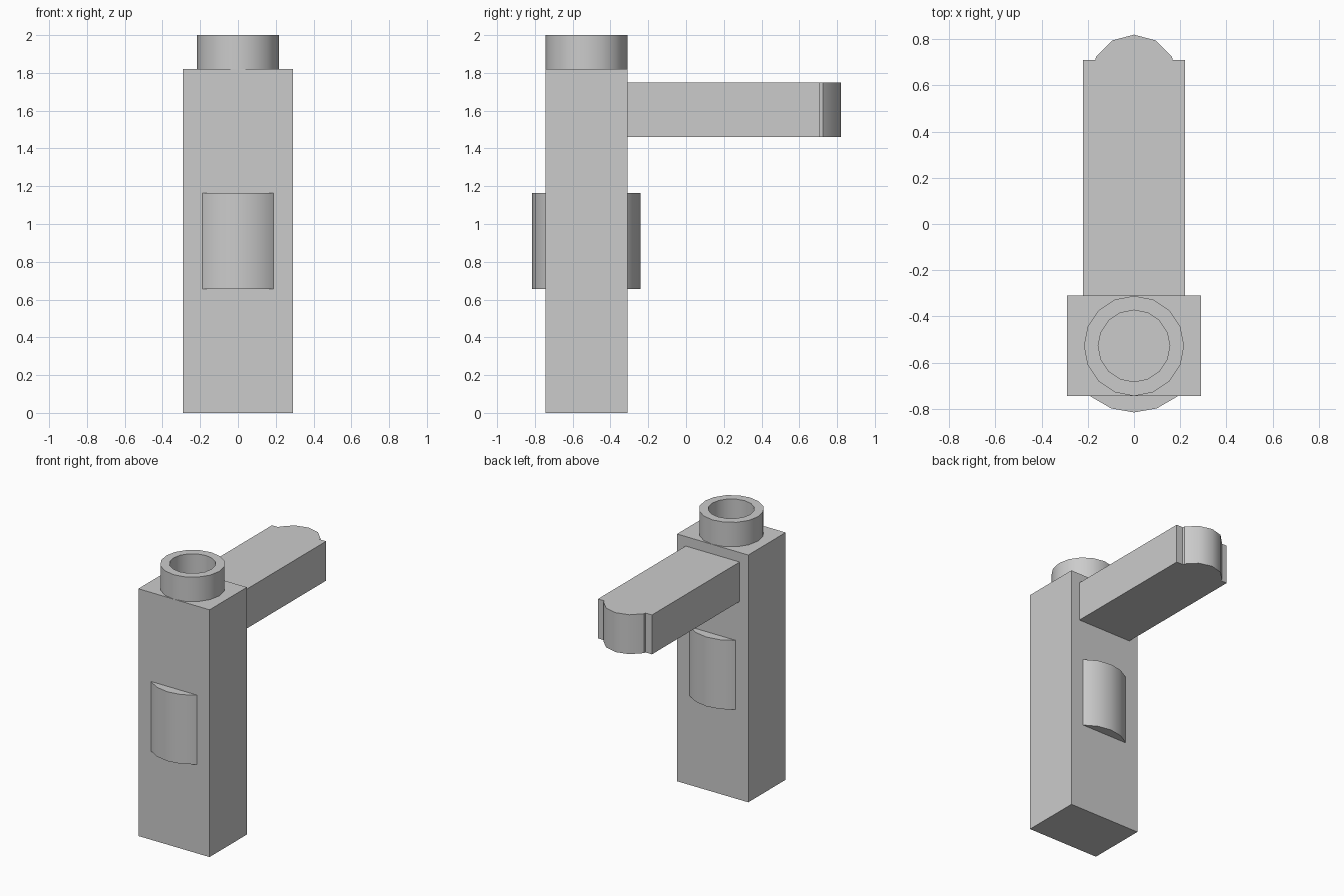
import bpy
import bmesh
from math import sin, cos, radians, tau

cube = bpy.data.objects.get("Cube")
if cube:
    bpy.data.objects.remove(cube, do_unlink=True)

grey = bpy.data.materials.new("light grey")
grey.use_nodes = True
colour = (0.6, 0.6, 0.6, 1)
grey.diffuse_color = colour
grey.node_tree.nodes["Principled BSDF"].inputs["Base Color"].default_value = colour

POST_Y = -0.528


def circle(radius, sides, cy=POST_Y):
    return [(radius * sin(tau * i / sides), cy - radius * cos(tau * i / sides))
            for i in range(sides)]


def finish(bm, name):
    bmesh.ops.recalc_face_normals(bm, faces=bm.faces)
    mesh = bpy.data.meshes.new(name)
    bm.to_mesh(mesh)
    bm.free()
    mesh.materials.append(grey)
    obj = bpy.data.objects.new(name, mesh)
    bpy.context.collection.objects.link(obj)
    bpy.ops.object.select_all(action='DESELECT')
    obj.select_set(True)
    bpy.context.view_layer.objects.active = obj
    bpy.ops.object.shade_smooth_by_angle(angle=radians(35))
    return obj


def prism(name, outline, z0, z1):
    """Extrude a plan outline from z0 up to z1."""
    bm = bmesh.new()
    low = [bm.verts.new((x, y, z0)) for x, y in outline]
    high = [bm.verts.new((x, y, z1)) for x, y in outline]
    bm.faces.new(low)
    bm.faces.new(high)
    n = len(outline)
    for i in range(n):
        j = (i + 1) % n
        bm.faces.new((low[i], low[j], high[j], high[i]))
    return finish(bm, name)


def tube(name, outer, inner, sides, z0, z1):
    """Hollow ring made of four concentric loops."""
    bm = bmesh.new()
    loops = [[bm.verts.new((x, y, z)) for x, y in circle(r, sides)]
             for r, z in ((outer, z0), (outer, z1), (inner, z1), (inner, z0))]
    for a, b in zip(loops, loops[1:] + loops[:1]):
        for i in range(sides):
            j = (i + 1) % sides
            bm.faces.new((a[i], a[j], b[j], b[i]))
    return finish(bm, name)


# Upright square post
prism("post", [(-0.29, -0.745), (0.29, -0.745), (0.29, -0.31), (-0.29, -0.31)], 0, 1.82)

# Hollow collar on top of the post
tube("top_collar", 0.217, 0.155, 16, 1.82, 2.0)

# Round barrel bulging from the front and back of the post
prism("barrel", circle(0.288, 18), 0.655, 1.165)

# Horizontal arm with a rounded end
tip = [(0.19 * sin(radians(a)), 0.63 + 0.19 * cos(radians(a))) for a in range(60, -61, -30)]
arm = [(-0.22, -0.31), (0.22, -0.31), (0.22, 0.71), (0.167, 0.71)] + tip
arm += [(-0.167, 0.71), (-0.22, 0.71)]
prism("arm", arm, 1.46, 1.75)
